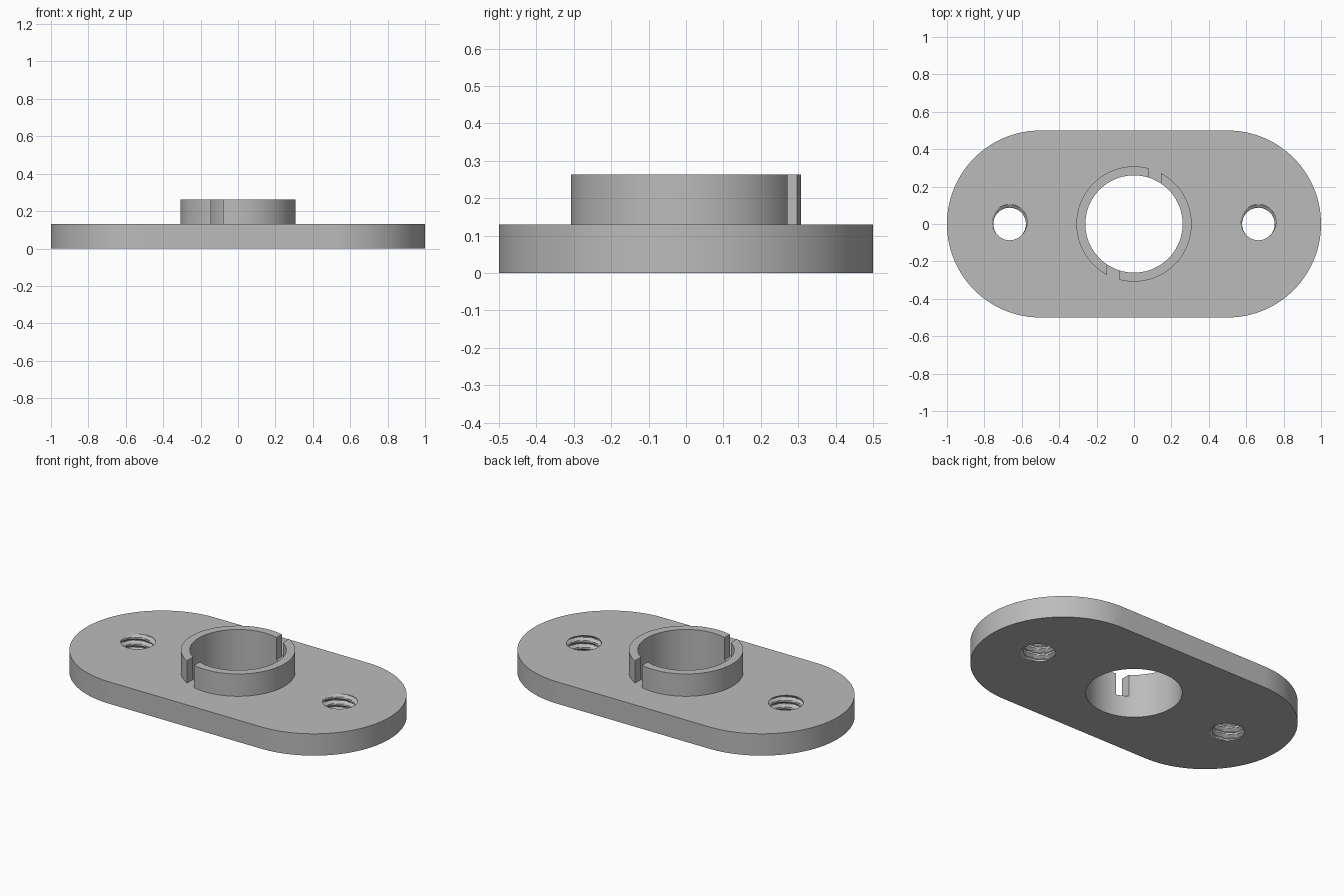
import bpy
import bmesh
from math import pi, cos, sin

PLATE_TOP = 0.13
COLLAR_TOP = 0.263
BORE = 0.26
SIDES = 128

cube = bpy.data.objects.get("Cube")
if cube:
    bpy.data.objects.remove(cube, do_unlink=True)

steel = bpy.data.materials.new("grey steel")
steel.use_nodes = True
steel.diffuse_color = (0.5, 0.5, 0.5, 1)
steel.node_tree.nodes["Principled BSDF"].inputs["Base Color"].default_value = (0.5, 0.5, 0.5, 1)


def circle(radius, cx=0.0, start=0.0, sweep=2 * pi, count=SIDES):
    return [(cx + radius * cos(start + sweep * i / count),
             radius * sin(start + sweep * i / count)) for i in range(count)]


def loft(name, sections):
    """Closed solid through a stack of (outline, z) sections."""
    bm = bmesh.new()
    rings = [[bm.verts.new((x, y, z)) for x, y in outline] for outline, z in sections]
    for low, high in zip(rings, rings[1:]):
        n = len(low)
        for i in range(n):
            j = (i + 1) % n
            bm.faces.new((low[i], low[j], high[j], high[i]))
    bm.faces.new(rings[0][::-1])
    bm.faces.new(rings[-1])
    mesh = bpy.data.meshes.new(name)
    bm.to_mesh(mesh)
    bm.free()
    obj = bpy.data.objects.new(name, mesh)
    mesh.materials.append(steel)
    bpy.context.collection.objects.link(obj)
    return obj


def prism(name, outline, bottom, top):
    return loft(name, [(outline, bottom), (outline, top)])


def cut(obj, cutter):
    cutter.hide_render = True
    mod = obj.modifiers.new("cut", "BOOLEAN")
    mod.operation = "DIFFERENCE"
    mod.solver = "EXACT"
    mod.object = cutter
    bpy.context.view_layer.objects.active = obj
    bpy.ops.object.modifier_apply(modifier=mod.name)
    bpy.data.objects.remove(cutter, do_unlink=True)


def thread_cutter(cx, minor=0.087, depth=0.018, pitch=0.04):
    """Screw-shaped solid whose groove peaks towards +y at the plate top."""
    sections = []
    for k in range(47):
        z = -0.021 + k * 0.004
        outline = []
        for i in range(64):
            a = 2 * pi * i / 64
            phase = ((a - pi / 2) / (2 * pi) - (z - PLATE_TOP) / pitch + 0.5) % 1 - 0.5
            r = minor + depth * max(0, min(1, 1.25 - abs(phase) * 3.6))
            outline.append((cx + r * cos(a), r * sin(a)))
        sections.append((outline, z))
    return loft("thread_cutter", sections)


# Flange plate with rounded ends
outline = circle(0.5, 0.5, -pi / 2, pi, 64) + [(0.5, 0.5)]
outline += [(-x, -y) for x, y in outline]
plate = prism("flange_plate", outline, 0, PLATE_TOP)
cut(plate, prism("bore_cutter", circle(BORE), -0.1, 0.4))
for side in (-1, 1):
    cut(plate, thread_cutter(side * 0.665))

# Collar with two opposite slots
collar = prism("collar", circle(0.308), PLATE_TOP, COLLAR_TOP)
cut(collar, prism("bore_cutter", circle(BORE), 0, 0.4))
slot = [(0.08, 0.1), (0.145, 0.1), (0.145, 0.4), (0.08, 0.4)]
for side in (-1, 1):
    cut(collar, prism("slot_cutter", [(side * x, side * y) for x, y in slot], 0, 0.4))

# Smooth round walls, crisp edges
for obj in (plate, collar):
    bpy.ops.object.select_all(action="DESELECT")
    obj.select_set(True)
    bpy.context.view_layer.objects.active = obj
    bpy.ops.object.shade_smooth_by_angle(angle=pi / 6)
